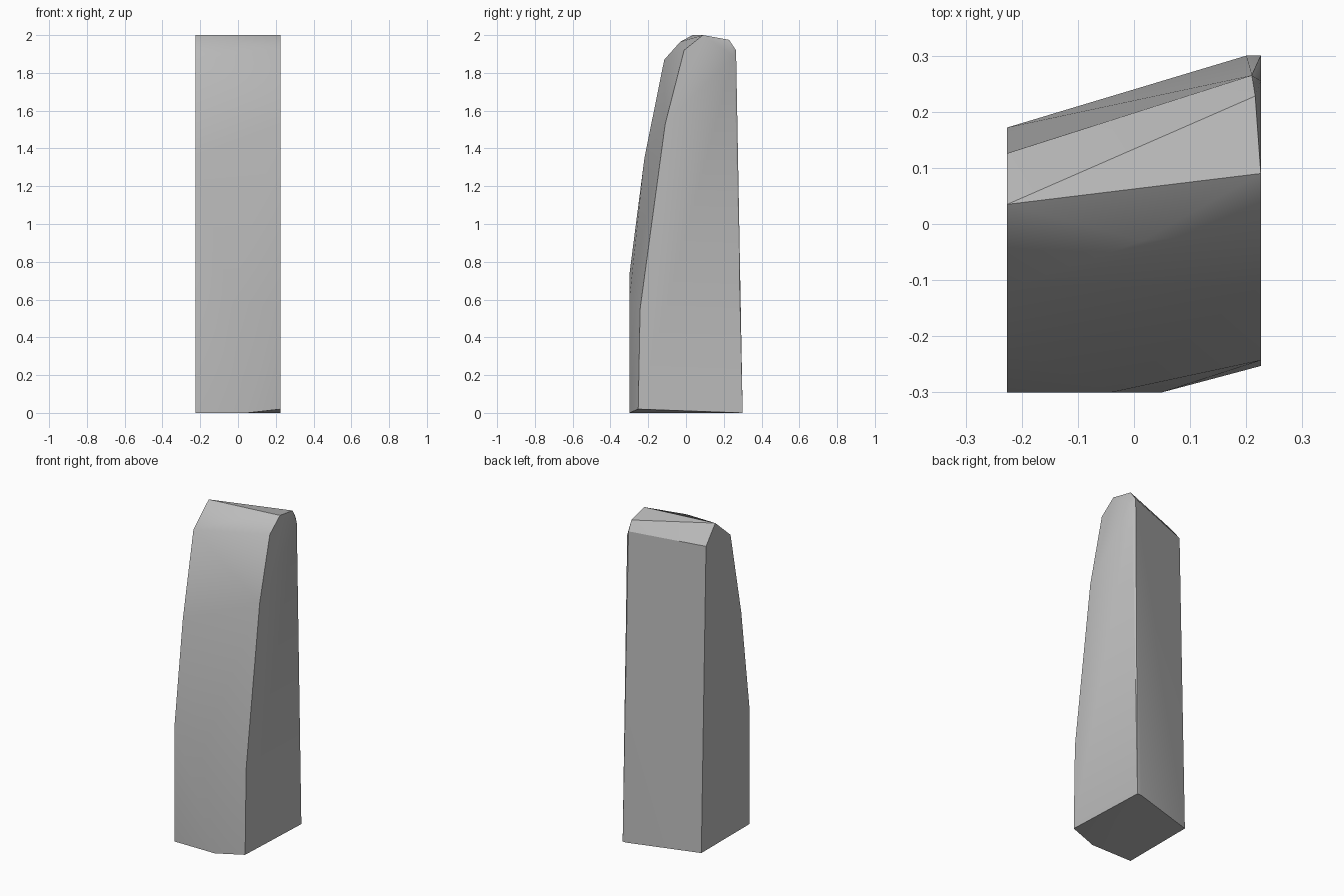
import bpy
import bmesh
import math

default_cube = bpy.data.objects.get("Cube")
if default_cube:
    bpy.data.objects.remove(default_cube, do_unlink=True)

HALF_WIDTH = 0.226

# Side profiles as (y, z), running from the front foot over the ridge to the back foot
right_profile = [(-0.3, 0), (-0.3, 0.73), (-0.22, 1.35), (-0.115, 1.87),
                 (0.035, 2.0), (0.126, 1.89), (0.172, 0)]
left_profile = [(-0.253, 0.02), (-0.243, 0.55), (-0.11, 1.53), (-0.01, 1.92),
                (0.09, 2.0), (0.255, 1.89), (0.3, 0)]

# Front bends, front top bulge and chipped back corner as (x, y, z)
chips = [(0.05, -0.3, 0), (-0.04, -0.3, 0.6), (0.015, -0.03, 1.965),
         (0.2, 0.3, 0), (0.21, 0.265, 1.92), (0.216, 0.228, 1.975)]


def make_material(name, colour):
    mat = bpy.data.materials.new(name)
    mat.use_nodes = True
    mat.diffuse_color = colour
    mat.node_tree.nodes["Principled BSDF"].inputs["Base Color"].default_value = colour
    return mat


def make_stone(name, points, mat):
    """Wrap the points in a closed faceted block."""
    bm = bmesh.new()
    for point in points:
        bm.verts.new(point)
    hull = bmesh.ops.convex_hull(bm, input=bm.verts[:])
    loose = [v for v in bm.verts if not v.link_faces]
    bmesh.ops.delete(bm, geom=loose, context='VERTS')
    bmesh.ops.dissolve_limit(bm, angle_limit=math.radians(0.5),
                             verts=bm.verts[:], edges=bm.edges[:])
    bmesh.ops.recalc_face_normals(bm, faces=bm.faces[:])
    mesh = bpy.data.meshes.new(name)
    bm.to_mesh(mesh)
    bm.free()
    mesh.materials.append(mat)
    obj = bpy.data.objects.new(name, mesh)
    bpy.context.collection.objects.link(obj)
    return obj


# Standing stone
points = [(-HALF_WIDTH, y, z) for y, z in right_profile]
points += [(HALF_WIDTH, y, z) for y, z in left_profile]
points += chips
stone = make_stone("standing_stone", points, make_material("stone_grey", (0.5, 0.5, 0.5, 1)))

# Soft front curve with crisp outer edges
bpy.ops.object.select_all(action='DESELECT')
stone.select_set(True)
bpy.context.view_layer.objects.active = stone
bpy.ops.object.shade_smooth_by_angle(angle=math.radians(30))
